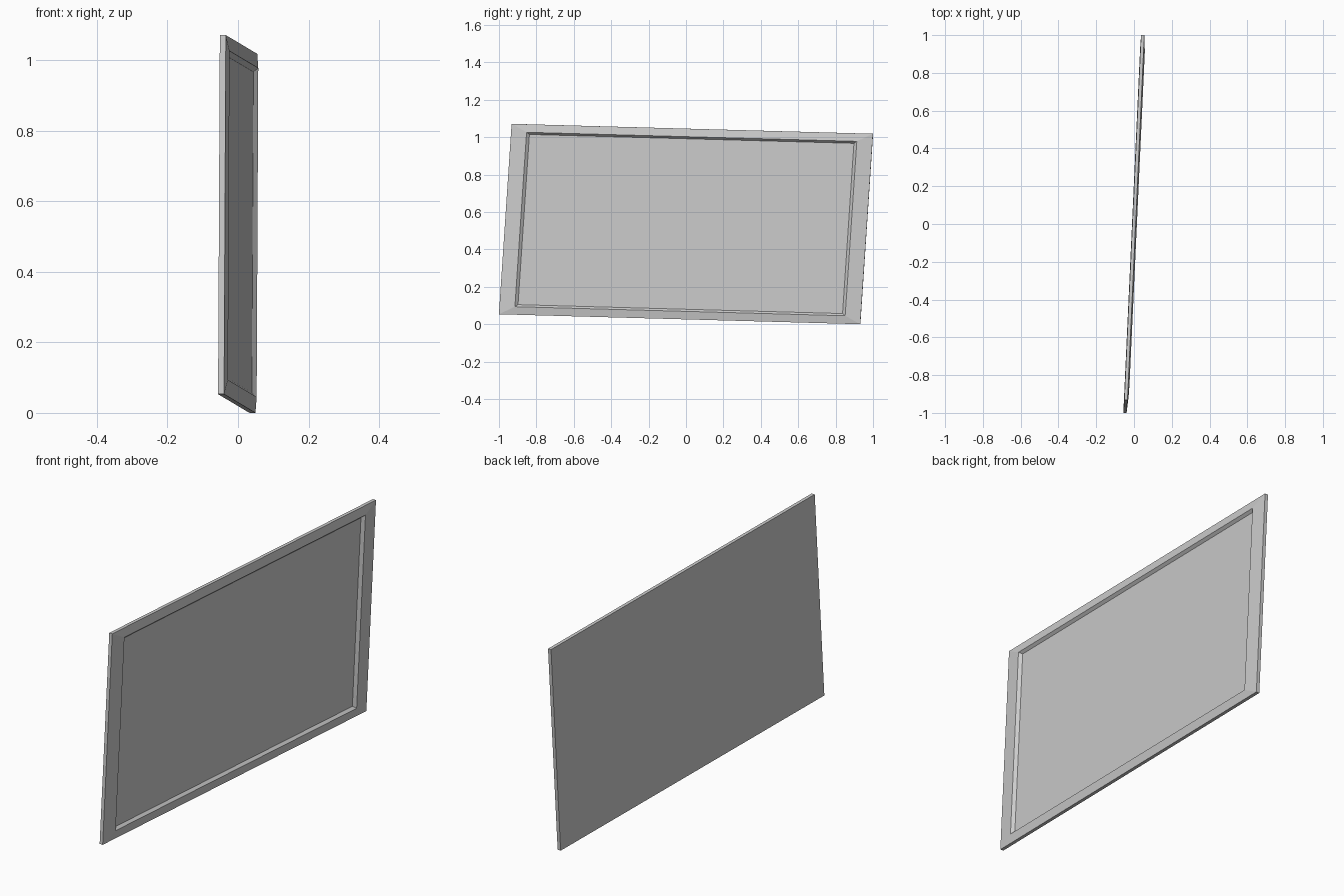
import bpy
import bmesh
from mathutils import Matrix, Vector

cube = bpy.data.objects.get("Cube")
if cube:
    bpy.data.objects.remove(cube, do_unlink=True)

# Single grey finish
grey = bpy.data.materials.new("light_grey")
grey.use_nodes = True
grey.diffuse_color = (0.6, 0.6, 0.6, 1)
grey.node_tree.nodes["Principled BSDF"].inputs["Base Color"].default_value = (0.6, 0.6, 0.6, 1)

# Slightly skewed panel axes: width, height and outward direction
width = Vector((0.089, 1.932, -0.053))
height = Vector((0.005, 0.068, 1.018))
outward = Vector((1, -0.046, -0.005)).normalized()
centre = Vector((-0.001, 0, 0.5355))
placement = Matrix.Translation(centre) @ Matrix((width, height, outward)).transposed().to_4x4()


def ring(bm, inset_u, inset_v, level):
    """Four corners of the panel outline, inset and lifted."""
    u, v = 0.5 - inset_u, 0.5 - inset_v
    return [bm.verts.new((a * u, b * v, level))
            for a, b in ((-1, -1), (1, -1), (1, 1), (-1, 1))]


# Back edge, front edge, raised ridge, recessed panel
profile = [(0, 0, -0.0085), (0, 0, 0.0085), (0.043, 0.042, 0.0155), (0.051, 0.053, 0.0025)]

bm = bmesh.new()
rings = [ring(bm, *p) for p in profile]
bm.faces.new(reversed(rings[0]))
bm.faces.new(rings[-1])
for low, high in zip(rings, rings[1:]):
    for i in range(4):
        j = (i + 1) % 4
        bm.faces.new((low[i], low[j], high[j], high[i]))
bm.transform(placement)
bmesh.ops.recalc_face_normals(bm, faces=bm.faces)

mesh = bpy.data.meshes.new("framed_panel")
bm.to_mesh(mesh)
bm.free()
mesh.materials.append(grey)
panel = bpy.data.objects.new("framed_panel", mesh)
bpy.context.collection.objects.link(panel)
